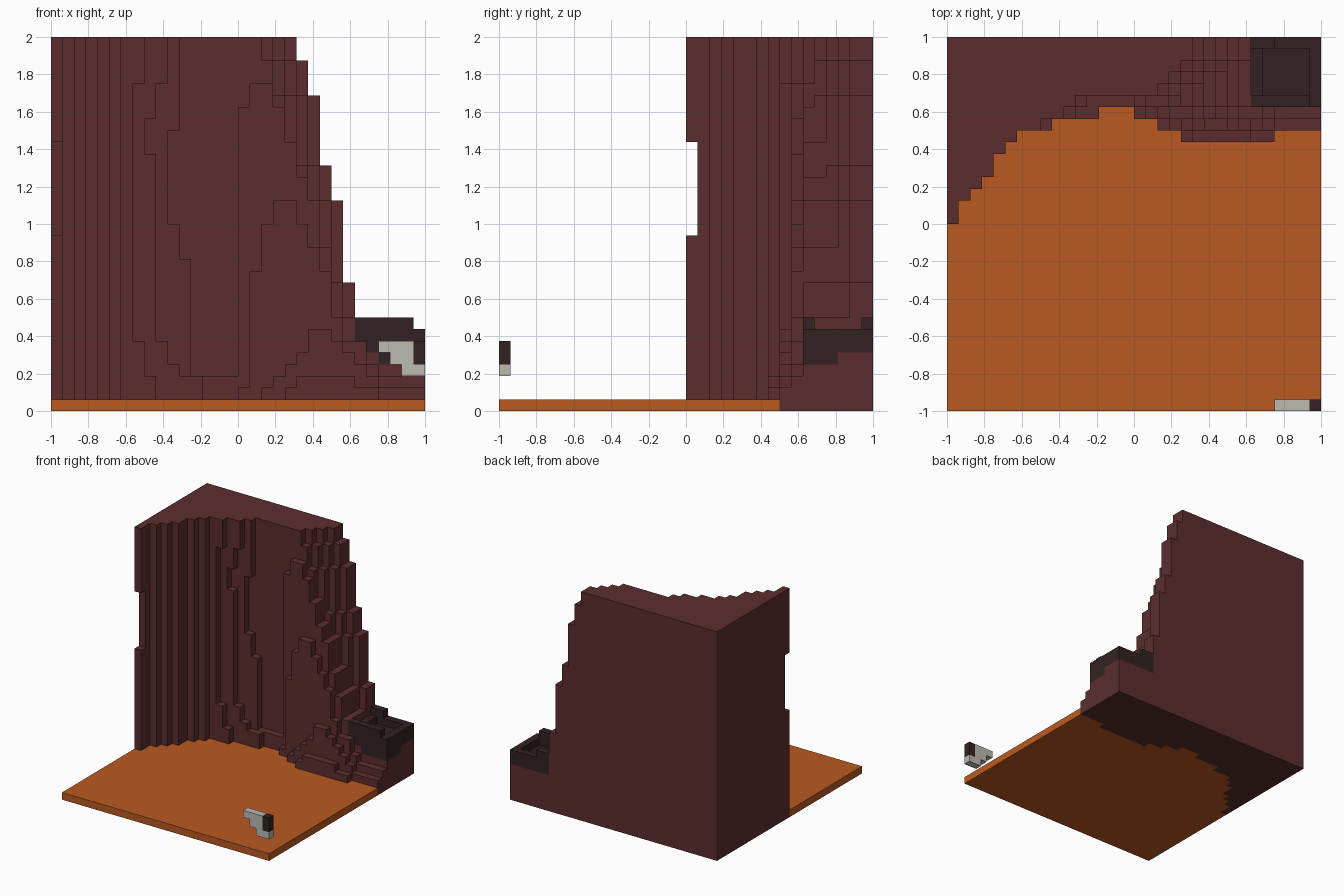
import bpy, bmesh, math

cube = bpy.data.objects.get("Cube")
if cube:
    bpy.data.objects.remove(cube, do_unlink=True)

N = 32            # blocks per side
U = 2.0 / N       # block size


def material(name, rgb):
    m = bpy.data.materials.new(name)
    m.use_nodes = True
    m.diffuse_color = (*rgb, 1)
    bsdf = m.node_tree.nodes["Principled BSDF"]
    bsdf.inputs["Base Color"].default_value = (*rgb, 1)
    bsdf.inputs["Roughness"].default_value = 0.9
    return m


def box(x, y, z):
    """Set of blocks in half-open index ranges."""
    return {(i, j, k) for i in range(*x) for j in range(*y) for k in range(*z)}


def pick(bands, k):
    """Value of the first band whose upper limit lies above k."""
    return next(v for top, v in bands if k < top)


# Cliff: left-hand contours (height limit, column where the wall steps back)
STEP_BACK = {
    25: [(3, 9), (6, 8), (28, 7), (N, 8)],
    26: [(3, 13), (4, 11), (6, 10), (22, 9), (25, 8), (28, 9), (N, 10)],
    27: [(3, 16), (13, 12), (16, 11), (24, 10), (N, 11)],
}
LEFT_CURVE = [16, 18, 19, 20, 22, 23]
# Cliff: right-hand terraces, heights per column from a first column
TERRACES = [
    (23, 20, [2, 3, 3, 3, 3, 3, 2, 2]),
    (24, 18, [2, 3, 4, 5, 7, 7, 6, 5, 4, 3, 2, 2, 2, 2]),
    (25, 16, [2, 12, 16, 18, 18, 16, 14, 12, 8, 6, 6, 4, 3, 3, 3, 3]),
    (26, 16, [26, 28, 28, 26, 23, 20, 18, 14, 11, 8, 6, 5, 5, 5, 5, 5]),
]
RIGHT_EDGE = [(6, 32), (11, 26), (18, 25), (21, 24), (27, 23), (30, 22), (N, 21)]
CORNER = {1: 30, 2: 29, 3: 28}


def cliff_front(i, k):
    """First solid block in depth for column i and layer k."""
    if i < len(LEFT_CURVE):
        return LEFT_CURVE[i] + (i == 0 and 15 <= k < 23)
    if i < 16:
        return 24 + sum(i >= pick(bands, k) for bands in STEP_BACK.values())
    edge = pick(RIGHT_EDGE, k)
    if i >= edge:
        return N
    for depth, first, tops in TERRACES:
        if 0 <= i - first < len(tops) and k < tops[i - first]:
            return depth
    return CORNER.get(edge - i, 27)


cliff = set()
for i in range(N):
    for k in range(N):
        cliff |= box((i, i + 1), (cliff_front(i, k), N), (k, k + 1))

# Dark basin: floor, low rim, raised rim parts
basin = box((26, 32), (26, 32), (5, 6)) | box((28, 32), (26, 29), (4, 5))
basin |= box((26, 32), (26, 32), (6, 7)) - box((27, 31), (27, 31), (6, 7))
basin |= box((26, 31), (26, 27), (7, 8)) | box((26, 28), (31, 32), (7, 8))
cliff -= basin

# Floor
ground = box((0, N), (0, N), (0, 1)) - cliff

# Small floating tool: stepped pale body and dark end
pale = box((28, 31), (0, 1), (5, 6)) | box((29, 31), (0, 1), (4, 5))
pale |= box((30, 32), (0, 1), (3, 4))
dark_end = box((31, 32), (0, 1), (4, 6))

solid = cliff | basin | ground | pale | dark_end


def build(name, cells, mat):
    """Mesh the exposed sides of a set of blocks."""
    bm = bmesh.new()
    verts = {}

    def vert(p):
        if p not in verts:
            verts[p] = bm.verts.new((p[0] * U - 1, p[1] * U - 1, p[2] * U))
        return verts[p]

    for c in sorted(cells):
        for axis in range(3):
            for side in (0, 1):
                near = list(c)
                near[axis] += 2 * side - 1
                if tuple(near) in solid:
                    continue
                b, d = (axis + 1) % 3, (axis + 2) % 3
                ring = []
                for s, t in ((0, 0), (1, 0), (1, 1), (0, 1)):
                    p = list(c)
                    p[axis] += side
                    p[b] += s
                    p[d] += t
                    ring.append(vert(tuple(p)))
                bm.faces.new(ring if side else ring[::-1])
    bmesh.ops.dissolve_limit(bm, angle_limit=math.radians(1),
                             verts=bm.verts[:], edges=bm.edges[:])
    mesh = bpy.data.meshes.new(name)
    bm.to_mesh(mesh)
    bm.free()
    mesh.materials.append(mat)
    obj = bpy.data.objects.new(name, mesh)
    bpy.context.scene.collection.objects.link(obj)


maroon = material("maroon rock", (0.107, 0.027, 0.027))
orange = material("orange ground", (0.497, 0.102, 0.015))
dark = material("dark brown", (0.034, 0.016, 0.017))
grey = material("pale grey", (0.51, 0.49, 0.45))

build("cliff", cliff, maroon)
build("ground", ground, orange)
build("basin", basin, dark)
build("tool_body", pale, grey)
build("tool_end", dark_end, dark)
